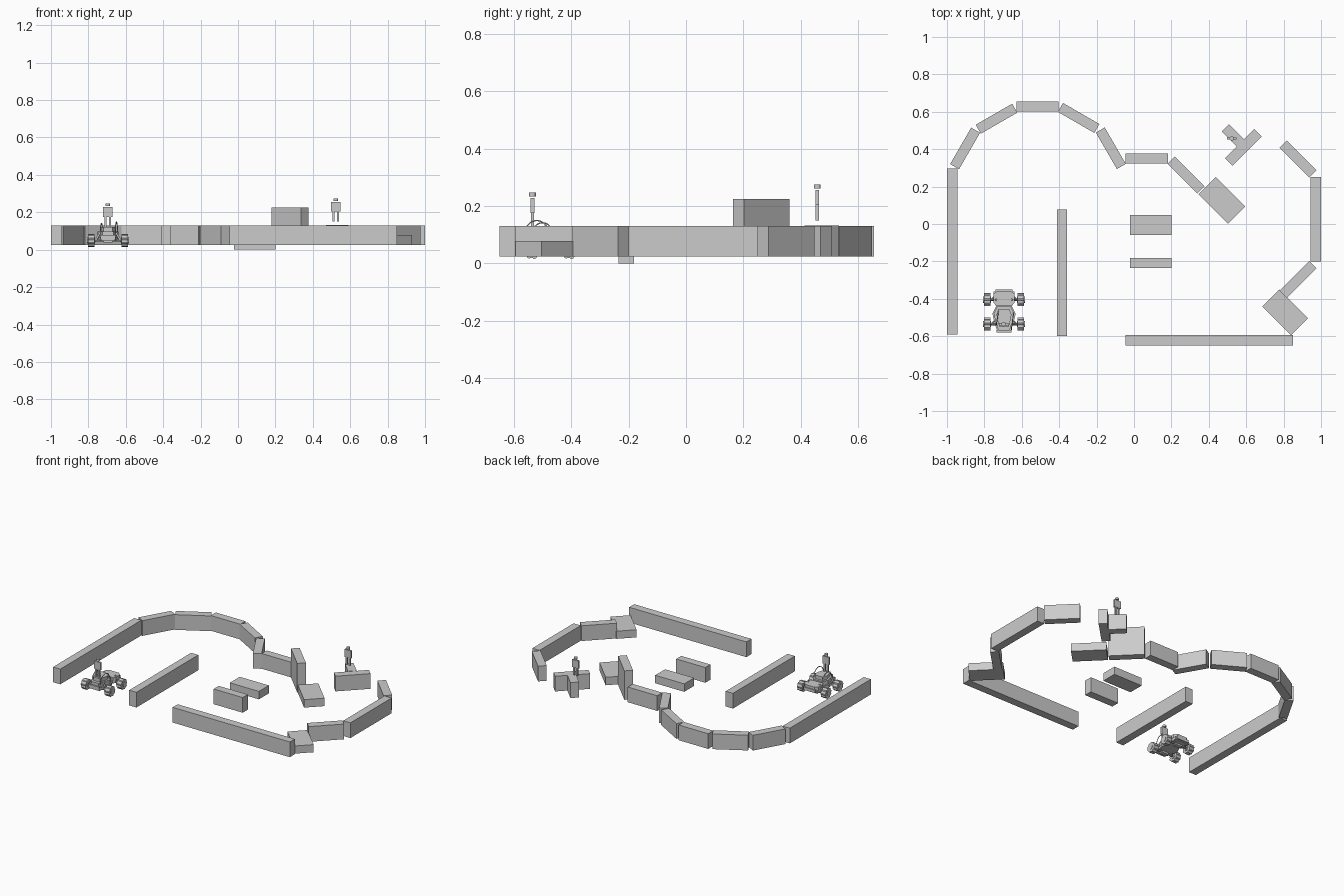
import bpy, bmesh
from math import radians, sin, cos, pi

if "Cube" in bpy.data.objects:
    bpy.data.objects.remove(bpy.data.objects["Cube"])


def finish(bm, name, mat=None):
    bmesh.ops.recalc_face_normals(bm, faces=bm.faces)
    me = bpy.data.meshes.new(name)
    bm.to_mesh(me)
    bm.free()
    ob = bpy.data.objects.new(name, me)
    bpy.context.collection.objects.link(ob)
    return ob


def box(name, x, y, z0, z1, lx, ly, deg=0):
    bm = bmesh.new()
    bmesh.ops.create_cube(bm, size=1)
    bmesh.ops.scale(bm, vec=(lx, ly, z1 - z0), verts=bm.verts)
    ob = finish(bm, name)
    ob.location = (x, y, (z0 + z1) / 2)
    ob.rotation_euler[2] = radians(deg)
    return ob


def prism(name, outline, z0, z1):
    """Extrude an xy outline between two heights."""
    bm = bmesh.new()
    face = bm.faces.new([bm.verts.new((x, y, z0)) for x, y in outline])
    top = bmesh.ops.extrude_face_region(bm, geom=[face])["geom"]
    bmesh.ops.translate(bm, vec=(0, 0, z1 - z0),
                        verts=[v for v in top if isinstance(v, bmesh.types.BMVert)])
    return finish(bm, name)


def x_cylinder(name, x, y, z, r, width, n=16, teeth=0.0):
    """Cylinder along x; teeth pulls in every other pair of rim points."""
    bm = bmesh.new()
    rings = []
    for sx in (-width / 2, width / 2):
        ring = []
        for i in range(n):
            rr = r - (teeth if (i // 2) % 2 else 0)
            a = 2 * pi * i / n
            ring.append(bm.verts.new((sx, rr * cos(a), rr * sin(a))))
        rings.append(ring)
        bm.faces.new(ring)
    for i in range(n):
        j = (i + 1) % n
        bm.faces.new((rings[0][i], rings[0][j], rings[1][j], rings[1][i]))
    ob = finish(bm, name)
    ob.location = (x, y, z)
    return ob


def tube(name, pts, r):
    cu = bpy.data.curves.new(name, 'CURVE')
    cu.dimensions = '3D'
    cu.bevel_depth = r
    cu.bevel_resolution = 1
    cu.use_fill_caps = True
    sp = cu.splines.new('POLY')
    sp.points.add(len(pts) - 1)
    for p, c in zip(sp.points, pts):
        p.co = (*c, 1)
    ob = bpy.data.objects.new(name, cu)
    bpy.context.collection.objects.link(ob)
    return ob


LO, HI, T, L = 0.025, 0.13, 0.055, 0.225

# Long straight walls
box("left_wall", -0.972, -0.147, LO, HI, T, 0.885)
box("inner_wall", -0.385, -0.26, LO, HI, T, 0.675)
box("right_wall", 0.971, 0.025, LO, HI, T, 0.45)
for x0, x1 in ((-0.045, 0.18), (0.18, 0.627), (0.627, 0.85)):
    box("front_wall", (x0 + x1) / 2, -0.622, LO, HI, x1 - x0, T)

# Curved wall of bricks, then the remaining angled bricks
for x, y, deg in ((-0.903, 0.404, 60), (-0.735, 0.563, 30), (-0.516, 0.628, 0),
                  (-0.296, 0.567, -30), (-0.124, 0.405, -60), (0.068, 0.35, 0),
                  (0.877, 0.348, -45), (0.877, -0.297, 45)):
    box("wall_brick", x, y, LO, HI, L, T, deg)
box("tall_brick", 0.278, 0.262, LO, 0.225, L, T, -45)

# Flat bricks and island bricks
box("flat_brick", 0.47, 0.127, LO, 0.08, 0.222, 0.13, -45)
box("flat_brick", 0.808, -0.472, LO, 0.078, 0.218, 0.128, -45)
box("island_brick", 0.09, -0.005, LO, 0.08, 0.222, 0.108)
box("low_brick", 0.09, -0.208, 0.0, 0.105, 0.222, T)

# T shaped stand
box("stand_bar", 0.585, 0.41, LO, HI, 0.222, T, 45)
box("stand_stem", 0.53, 0.473, LO, HI + 0.002, 0.115, T, -45)


# Small figures: two legs, square body, round head
def figure(x, y, z):
    for s in (-1, 1):
        box("figure_leg", x + s * 0.012, y, z, z + 0.056, 0.011, 0.011)
    box("figure_body", x, y, z + 0.054, z + 0.106, 0.05, 0.013)
    bm = bmesh.new()
    bmesh.ops.create_cone(bm, cap_ends=True, segments=12, radius1=0.012,
                          radius2=0.012, depth=0.014)
    finish(bm, "figure_head").location = (x, y, z + 0.118)


figure(0.522, 0.457, 0.15)
figure(-0.697, -0.535, 0.122)

# Rover: chassis, hood, bumpers
CX = -0.695


def mirrored(half):
    return [(CX + x, y) for x, y in half] + [(CX - x, y) for x, y in reversed(half)]


prism("chassis_plate", mirrored([(0.035, -0.575), (0.05, -0.53), (0.062, -0.48),
                                 (0.04, -0.435), (0.055, -0.42), (0.055, -0.36)]), 0.05, 0.068)
prism("cabin", mirrored([(0.03, -0.57), (0.048, -0.51), (0.055, -0.48),
                         (0.035, -0.44)]), 0.068, 0.098)
prism("cabin_roof", mirrored([(0.025, -0.55), (0.036, -0.51), (0.04, -0.485),
                              (0.028, -0.455)]), 0.098, 0.122)
prism("rear_deck", mirrored([(0.045, -0.435), (0.056, -0.42), (0.056, -0.375),
                             (0.035, -0.357)]), 0.068, 0.092)
box("front_bumper", CX, -0.573, 0.055, 0.078, 0.08, 0.012)
box("rear_bumper", CX, -0.356, 0.055, 0.075, 0.09, 0.01)

# Wheels, hubs, axles and suspension
for y in (-0.535, -0.405):
    x_cylinder("axle", CX, y, 0.05, 0.007, 0.17, 8)
    box("axle_housing", CX, y, 0.038, 0.062, 0.05, 0.028)
    for s in (-1, 1):
        x = CX + s * 0.09
        x_cylinder("tyre", x, y, 0.05, 0.035, 0.036, 36, 0.004)
        x_cylinder("hub", x, y, 0.05, 0.017, 0.042, 12)
        tube("shock_absorber", [(CX + s * 0.066, y, 0.05), (CX + s * 0.04, y, 0.095)], 0.006)
        tube("suspension_arm", [(CX + s * 0.07, y, 0.045), (CX + s * 0.03, y + 0.035, 0.055)], 0.004)

# Cable loops over the cabin
for x, yc, r, h in ((0.045, -0.52, 0.045, 0.06), (-0.035, -0.5, 0.04, 0.052)):
    tube("cable_loop", [(CX + x + 0.006 * cos(a), yc + r * cos(a), 0.09 + h * sin(a))
                        for a in (pi * i / 12 for i in range(13))], 0.0025)
